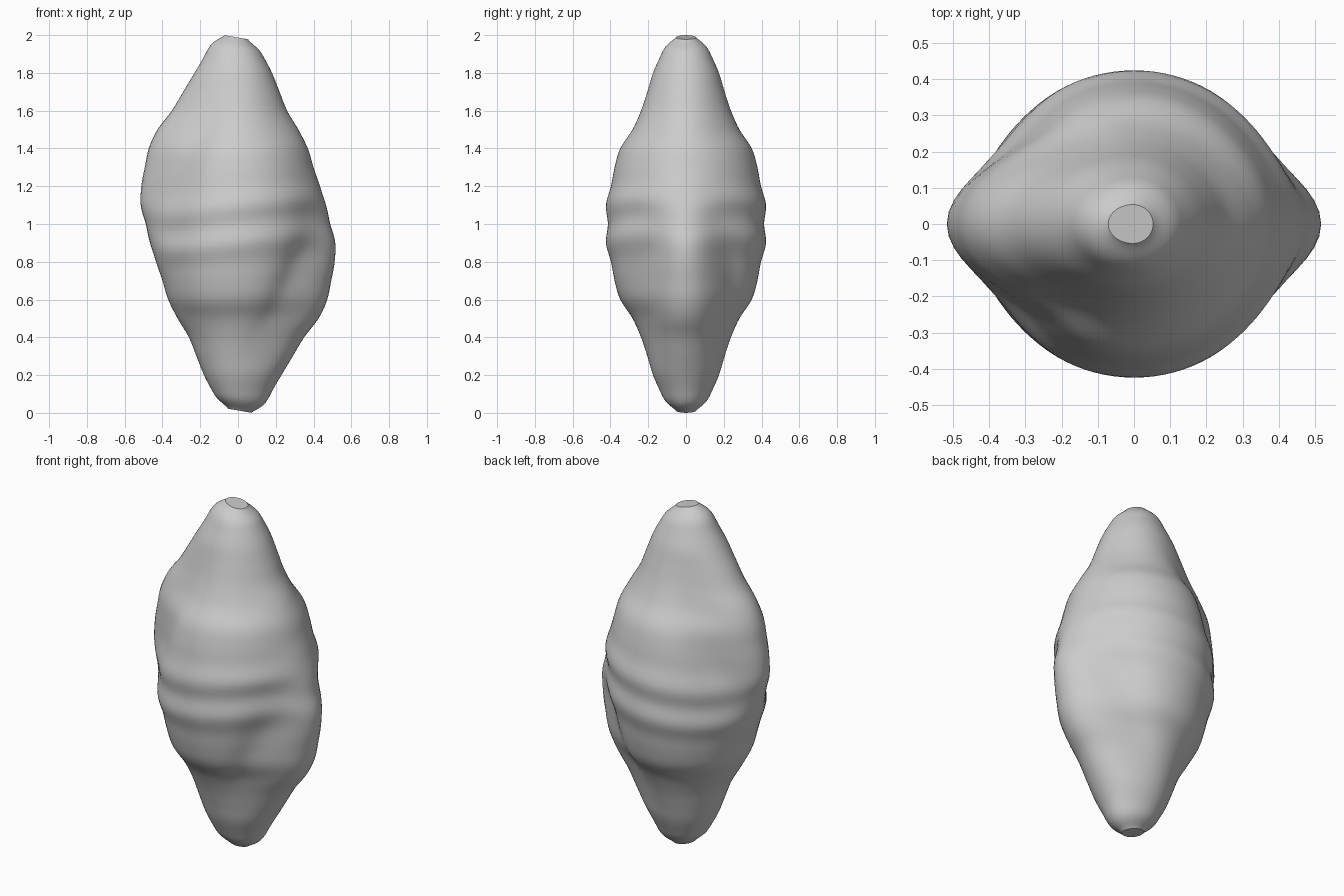
import bpy, bmesh, math

cube = bpy.data.objects.get("Cube")
if cube:
    bpy.data.objects.remove(cube)

# Radii at every 0.1 of height: round body (lower half, mirrored) and +x side
HALF = [.085, .128, .172, .204, .238, .283, .348, .378, .397, .424, .413]
BODY = HALF + HALF[-2::-1]
SIDE = [.115, .17, .23, .29, .35, .425, .47, .492, .51, .512, .49,
        .465, .435, .40, .37, .32, .26, .22, .18, .13, .085]
WIDTH = [.9, .9, .85, .7, .6, .52, .46, .41, .37, .34, .34,
         .38, .42, .45, .5, .55, .6, .7, .8, .9, .9]


def sample(table, z):
    """Smooth curve through evenly spaced values."""
    t = min(max(z * 10, 0), len(table) - 1.001)
    i = int(t)
    f = t - i
    a, b, c, d = (table[min(max(i + k, 0), len(table) - 1)] for k in (-1, 0, 1, 2))
    return b + .5 * f * (c - a + f * (2 * a - 5 * b + 4 * c - d + f * (3 * (b - c) + d - a)))


def bell(x, w):
    return math.exp(-(x / w) ** 2)


def body_radius(z, x):
    # ring ridges climb gently towards +x
    return sample(BODY, z - .12 * x * bell(z - 1, .35))


def radius(z, ang):
    x = sample(BODY, z) * math.cos(ang)
    r = body_radius(z, x)
    for sign, u in ((1, z), (-1, 2 - z)):
        off = math.acos(max(-1, min(1, sign * math.cos(ang))))
        reach = sample(SIDE, u)
        width = sample(WIDTH, u)
        # side lobe, with a valley between it and the ringed body
        r += (reach - body_radius(z, sign * reach)) * bell(off, width)
        r -= .016 * bell(u - .72, .22) * bell(off - 1.9 * width, .25)
    # rounded ends
    return r * (1 - .45 * bell(min(z, 2 - z), .04))


def point(z, ang):
    r = radius(z, ang)
    x, y = r * math.cos(ang), r * math.sin(ang)
    # blunt ends lean slightly
    lean = -.18 * x * bell(min(z, 2 - z), .08)
    return x, y, z + lean


# Lumpy spindle shell
ROWS, SEGS = 120, 96
bm = bmesh.new()
rings = []
for row in range(ROWS + 1):
    t = row / ROWS
    z = .013 + 1.974 * (t - .1 * math.sin(2 * math.pi * t))
    rings.append([bm.verts.new(point(z, 2 * math.pi * s / SEGS)) for s in range(SEGS)])
for low, high in zip(rings, rings[1:]):
    for s in range(SEGS):
        n = (s + 1) % SEGS
        bm.faces.new((low[s], low[n], high[n], high[s]))
bm.faces.new(rings[0][::-1])
bm.faces.new(rings[-1])
bmesh.ops.recalc_face_normals(bm, faces=bm.faces)

mesh = bpy.data.meshes.new("lumpy_spindle")
bm.to_mesh(mesh)
bm.free()
spindle = bpy.data.objects.new("lumpy_spindle", mesh)
bpy.context.collection.objects.link(spindle)

# Plain grey
grey = bpy.data.materials.new("plain_grey")
grey.use_nodes = True
colour = (.6, .6, .6, 1)
grey.diffuse_color = colour
grey.node_tree.nodes["Principled BSDF"].inputs["Base Color"].default_value = colour
mesh.materials.append(grey)

bpy.ops.object.select_all(action='DESELECT')
spindle.select_set(True)
bpy.context.view_layer.objects.active = spindle
bpy.ops.object.shade_smooth_by_angle(angle=math.radians(30))
